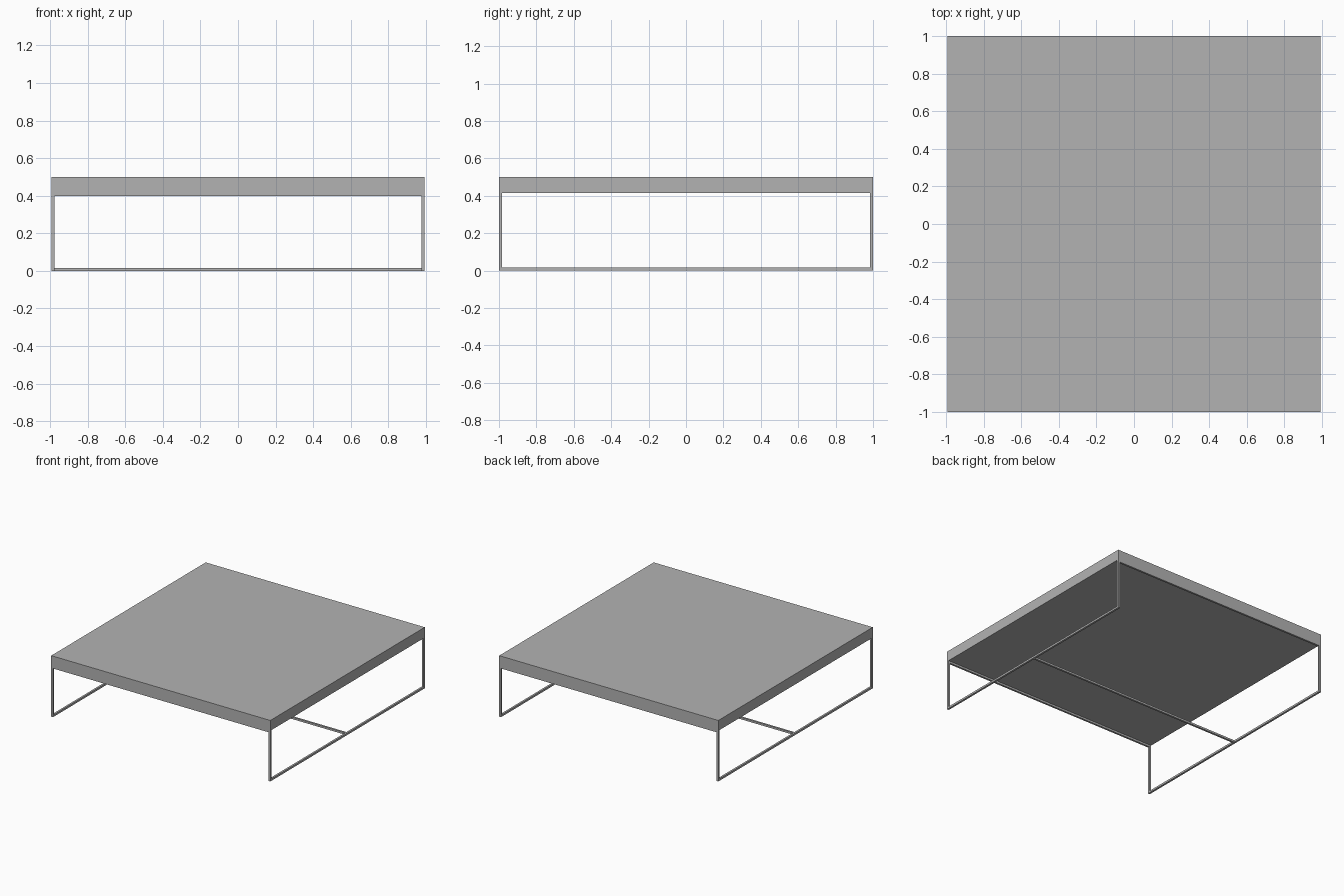
import bpy

cube = bpy.data.objects.get("Cube")
if cube:
    bpy.data.objects.remove(cube, do_unlink=True)

HALF_X, HALF_Y = 0.993, 1.0
HEIGHT, UNDERSIDE = 0.5, 0.415
BAR = 0.016

grey = bpy.data.materials.new("plain grey")
grey.use_nodes = True
colour = (0.45, 0.45, 0.45, 1)
grey.diffuse_color = colour
grey.node_tree.nodes["Principled BSDF"].inputs["Base Color"].default_value = colour


def box(name, low, high):
    """Flat-faced box between two opposite corners."""
    bpy.ops.mesh.primitive_cube_add(
        size=1, location=[(a + b) / 2 for a, b in zip(low, high)])
    obj = bpy.context.object
    obj.name = name
    obj.scale = [b - a for a, b in zip(low, high)]
    bpy.ops.object.transform_apply(location=False, rotation=False, scale=True)
    obj.data.materials.append(grey)
    return obj


# Thick square table top
box("table_top", (-HALF_X, -HALF_Y, UNDERSIDE), (HALF_X, HALF_Y, HEIGHT))

inner_x, inner_y = HALF_X - BAR, HALF_Y - BAR

# Thin legs at the four corners
for side, x in (("right", -HALF_X), ("left", inner_x)):
    for end, y in (("front", -HALF_Y), ("back", inner_y)):
        box(f"{end}_{side}_leg", (x, y, BAR), (x + BAR, y + BAR, UNDERSIDE))
    # Floor runner joining the front and back legs
    box(f"{side}_floor_runner", (x, -HALF_Y, 0), (x + BAR, HALF_Y, BAR))

# Rails under the front and back edges of the top
for end, y in (("front", -HALF_Y), ("back", inner_y)):
    box(f"{end}_top_rail", (-inner_x, y, UNDERSIDE - BAR),
        (inner_x, y + BAR, UNDERSIDE))

# Stretcher across the middle of the floor frame
box("floor_stretcher", (-inner_x, -BAR / 2, 0), (inner_x, BAR / 2, BAR))
